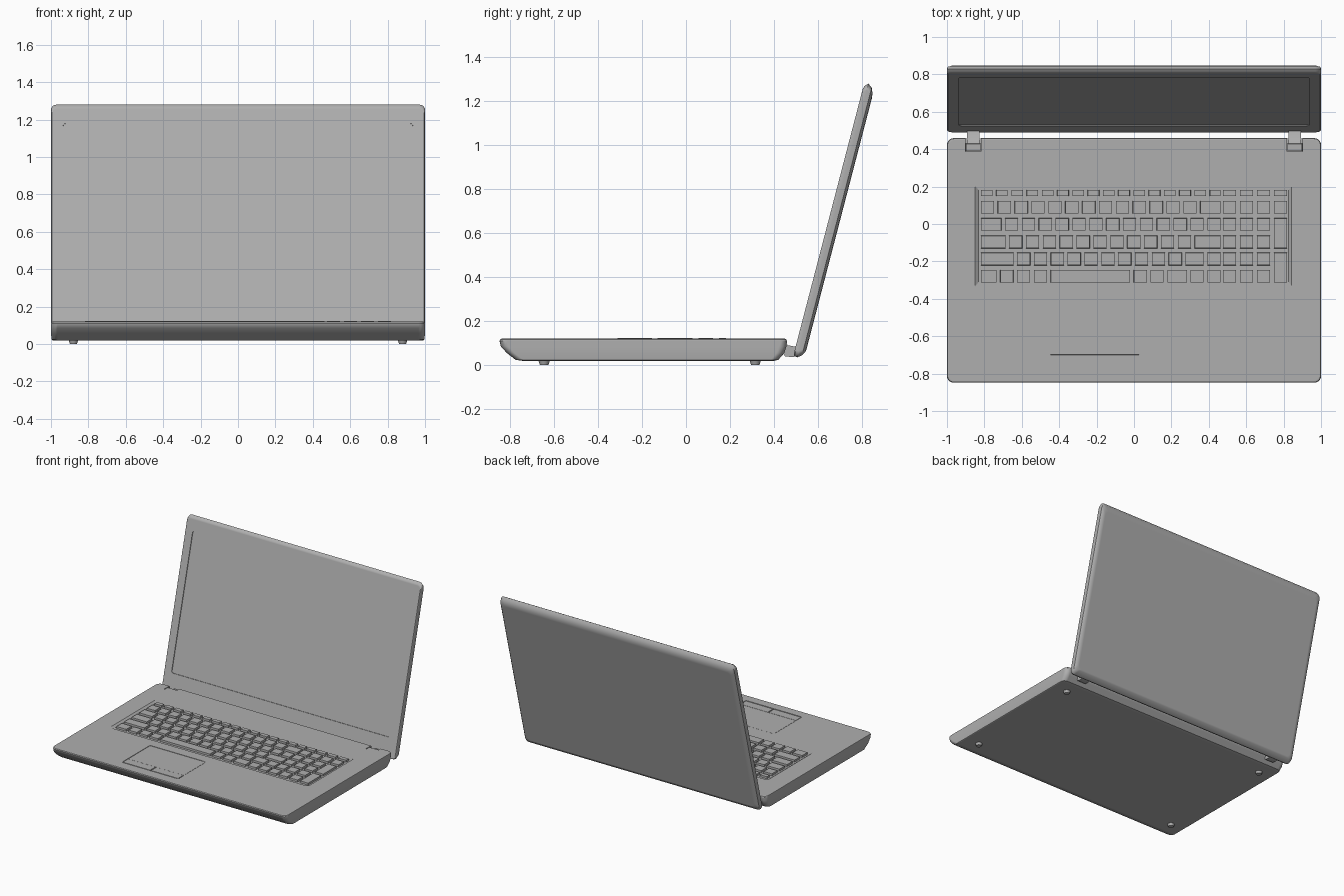
import bpy, bmesh, math
from mathutils import Matrix

if "Cube" in bpy.data.objects:
    bpy.data.objects.remove(bpy.data.objects["Cube"])

# Mid-grey casing shared by all parts
casing = bpy.data.materials.new("grey_casing")
casing.diffuse_color = (.43, .43, .43, 1)
casing.use_nodes = True
casing.node_tree.nodes["Principled BSDF"].inputs["Base Color"].default_value = casing.diffuse_color


def rounded_rect(x0, x1, y0, y1, r, seg):
    """Counter-clockwise outline; seg = 0 gives square corners."""
    if seg == 0:
        return [(x1, y1), (x0, y1), (x0, y0), (x1, y0)]
    corners = [(x1 - r, y1 - r), (x0 + r, y1 - r), (x0 + r, y0 + r), (x1 - r, y0 + r)]
    pts = []
    for i, (cx, cy) in enumerate(corners):
        for k in range(seg + 1):
            a = math.pi / 2 * (i + k / seg)
            pts.append((cx + r * math.cos(a), cy + r * math.sin(a)))
    return pts


def loft(bm, rings, r=0.0, seg=0):
    """Closed stack of rounded rectangles, each ring = (z, x0, x1, y0, y1), bottom to top."""
    rows = [[bm.verts.new((x, y, z)) for x, y in rounded_rect(x0, x1, y0, y1, r, seg)]
            for z, x0, x1, y0, y1 in rings]
    n = len(rows[0])
    bm.faces.new(rows[0][::-1])
    bm.faces.new(rows[-1])
    for a, b in zip(rows, rows[1:]):
        for i in range(n):
            j = (i + 1) % n
            bm.faces.new((a[i], a[j], b[j], b[i]))


def finish(bm, name):
    bmesh.ops.recalc_face_normals(bm, faces=bm.faces)
    mesh = bpy.data.meshes.new(name)
    bm.to_mesh(mesh)
    bm.free()
    mesh.materials.append(casing)
    ob = bpy.data.objects.new(name, mesh)
    bpy.context.collection.objects.link(ob)
    return ob


def loft_object(name, rings, r=0.0, seg=0):
    bm = bmesh.new()
    loft(bm, rings, r, seg)
    return finish(bm, name)


def activate(ob):
    bpy.ops.object.select_all(action='DESELECT')
    ob.select_set(True)
    bpy.context.view_layer.objects.active = ob


def cut(ob, cutter):
    cutter.hide_render = True
    mod = ob.modifiers.new("cut", 'BOOLEAN')
    mod.operation = 'DIFFERENCE'
    mod.solver = 'EXACT'
    mod.object = cutter
    activate(ob)
    bpy.ops.object.modifier_apply(modifier=mod.name)
    bpy.data.objects.remove(cutter)


def smooth(ob, angle=35):
    """Smooth shading that keeps the large panels looking flat."""
    activate(ob)
    bpy.ops.object.shade_smooth_by_angle(angle=math.radians(angle))
    mod = ob.modifiers.new("weighted_normals", 'WEIGHTED_NORMAL')
    mod.weight = 100
    mod.keep_sharp = True


# Base body: swept-up front edge, rounded back
profile = [(.018, .988, -.735, .395), (.024, .996, -.775, .42), (.055, 1, -.815, .447),
           (.085, 1, -.842, .457), (.11, 1, -.848, .459), (.117, .997, -.845, .456),
           (.12, .99, -.838, .449)]
base = loft_object("base", [(z, -h, h, y0, y1) for z, h, y0, y1 in profile], .035, 5)

# Keyboard well with sloping walls
cut(base, loft_object("keyboard_well", [(.107, -.832, .827, -.328, .2),
                                        (.12, -.85, .843, -.35, .22),
                                        (.14, -.85, .843, -.35, .22)], .02, 4))
# Touchpad well
PX0, PX1, PY0, PY1 = -.45, .03, -.772, -.43
cut(base, loft_object("touchpad_well", [(.115, PX0, PX1, PY0, PY1),
                                        (.14, PX0, PX1, PY0, PY1)], .012, 3))
# Hinge notches
for s in (-1, 1):
    cut(base, loft_object("hinge_notch", [(z, s * .86 - .042, s * .86 + .042, .388, .52)
                                          for z in (.09, .14)]))
smooth(base, 30)


def plate(bm, x0, x1, y0, y1, z0, z1, inset=.001):
    """Slightly tapered slab."""
    loft(bm, [(z0, x0, x1, y0, y1),
              (z1, x0 + inset, x1 - inset, y0 + inset, y1 - inset)])


# Touchpad surface and its two buttons
finish_pad = bmesh.new()
plate(finish_pad, PX0 + .002, PX1 - .002, -.70, PY1 - .002, .11, .119)
finish(finish_pad, "touchpad")
bm = bmesh.new()
mid = (PX0 + PX1) / 2
for a, b in ((PX0 + .003, mid - .003), (mid + .003, PX1 - .005)):
    plate(bm, a, b, PY0 + .006, -.70, .11, .1195)
finish(bm, "touchpad_buttons")

# Keys: main block rows as (count, relative width), plus number pad
GAP, LEFT, RIGHT = .019, -.819, .463
PAD = [.476, .566, .657, .748]
KEY = .07
rows = [  # (y bottom, y top, widths)
    (.149, .183, [(15, 1), (1, .95)]),
    (.056, .124, [(13, 1), (1, 1.42)]),
    (-.036, .031, [(1, 1.43), (13, 1)]),
    (-.130, -.062, [(1, 1.67), (11, 1), (1, 1.75)]),
    (-.221, -.153, [(1, 2.15), (10, 1), (1, 1.3), (1, 1)]),
    (-.313, -.245, [(1, 1.15), (3, 1), (1, 4.94), (2, 1), (1, 1.38), (2, 1)]),
]
bm = bmesh.new()
for i, (y0, y1, groups) in enumerate(rows):
    widths = [w for count, w in groups for _ in range(count)]
    unit = (RIGHT + GAP - LEFT) / sum(widths)
    x = LEFT
    for w in widths:
        plate(bm, x, x + w * unit - GAP, y0, y1, .103, .122)
        x += w * unit
    for px in PAD[:4 if i < 2 else 3]:
        plate(bm, px, px + KEY, y0, y1, .103, .122)
for top, bottom in ((2, 3), (4, 5)):  # double-height keys
    plate(bm, PAD[3], PAD[3] + KEY, rows[bottom][0], rows[top][1], .103, .122)
finish(bm, "keys")

# Lid: built lying flat (y = height, -z = outer side), then tilted up
lid_profile = [(.051, .965, .044, 1.225), (.048, .985, .032, 1.248), (.038, .998, .014, 1.272),
               (.019, 1, 0, 1.286), (.006, .999, .002, 1.274), (0, .995, .012, 1.258)]
lid = loft_object("lid", [(-w, -h, h, a, b) for w, h, a, b in lid_profile], .03, 5)
cut(lid, loft_object("screen_well", [(-.005, -.935, .935, .150, 1.177),
                                     (.02, -.937, .937, .148, 1.179)], .014, 3))
lid.data.transform(Matrix.Translation((0, .487, .04))
                   @ Matrix.Rotation(math.radians(90 - 14.6), 4, 'X'))
smooth(lid)

# Hinges: arm reaching to the lid, and a cap sitting in the notch
arm = [(.425, .108), (.445, .102), (.465, .09), (.505, .082), (.512, .045), (.485, .036),
       (.45, .04), (.425, .08)]
for s, side in ((-1, "left"), (1, "right")):
    cx = s * .86
    bm = bmesh.new()
    ends = [[bm.verts.new((cx + d, y, z)) for y, z in arm] for d in (-.034, .034)]
    bm.faces.new(ends[0])
    bm.faces.new(ends[1][::-1])
    for i in range(len(arm)):
        j = (i + 1) % len(arm)
        bm.faces.new((ends[0][i], ends[0][j], ends[1][j], ends[1][i]))
    plate(bm, cx - .04, cx + .04, .39, .43, .085, .117)
    smooth(finish(bm, side + "_hinge"))

# Four tapered rubber feet
bm = bmesh.new()
for x in (-.88, .88):
    for y in (-.645, .315):
        bmesh.ops.create_cone(bm, cap_ends=True, segments=20, radius1=.019, radius2=.027,
                              depth=.024, matrix=Matrix.Translation((x, y, .012)))
smooth(finish(bm, "feet"))
